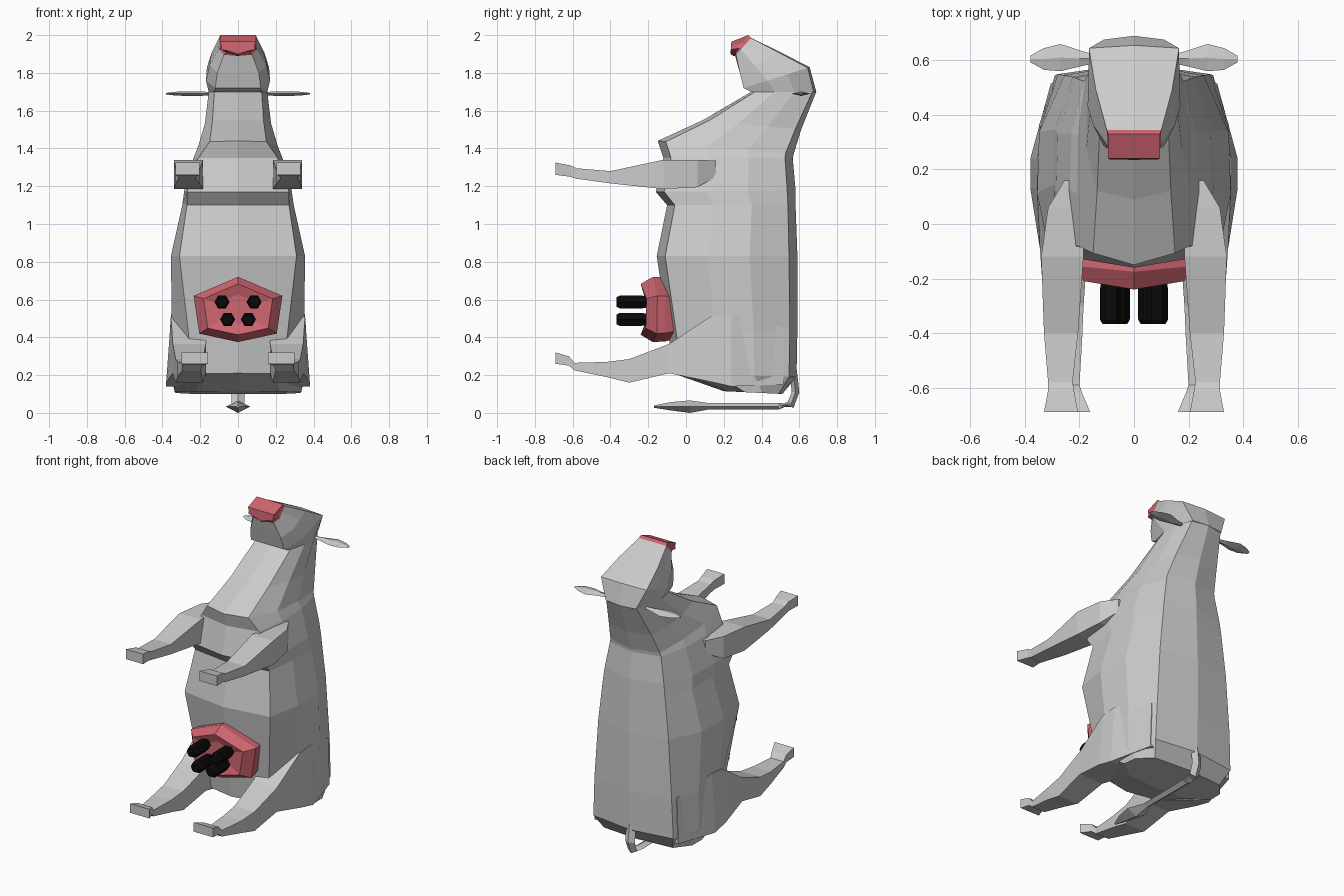
import bpy, bmesh, math
from mathutils import Vector

def mat(name, col):
    m = bpy.data.materials.new(name)
    m.diffuse_color = col
    return m

PINK = mat("pink", (0.62, 0.13, 0.16, 1))
BLACK = mat("black", (0.003, 0.003, 0.003, 1))

def loft(name, rings, material=None):
    """Skin closed rings of equal length and cap both ends."""
    bm = bmesh.new()
    vs = [[bm.verts.new(p) for p in r] for r in rings]
    n = len(rings[0])
    for a, b in zip(vs, vs[1:]):
        for i in range(n):
            j = (i + 1) % n
            bm.faces.new((a[i], a[j], b[j], b[i]))
    bm.faces.new(vs[0])
    bm.faces.new(vs[-1])
    bmesh.ops.recalc_face_normals(bm, faces=bm.faces)
    me = bpy.data.meshes.new(name)
    bm.to_mesh(me)
    bm.free()
    ob = bpy.data.objects.new(name, me)
    bpy.context.collection.objects.link(ob)
    if material:
        me.materials.append(material)
    return ob

def section(yf, zf, yb, zb, wf, ws, wb, tf=0.06, tb=0.06):
    """Symmetric ten-sided ring between a front point and a back point."""
    f, b = Vector((0, yf, zf)), Vector((0, yb, zb))
    half = [(wf, tf), (ws, 0.36), (ws * 0.98, 0.66), (wb, 1 - tb)]
    def pt(x, t):
        p = f.lerp(b, t)
        return (x, p.y, p.z)
    return ([pt(0, 0)] + [pt(x, t) for x, t in half] + [pt(0, 1)]
            + [pt(-x, t) for x, t in reversed(half)])

# Torso and neck, from rump to throat
loft("body", [section(*s) for s in [
    (.20, .115, .51, .10, .22, .335, .25),
    (-.07, .21, .585, .19, .20, .355, .29),
    (-.09, .40, .59, .45, .26, .35, .28),
    (-.155, .83, .59, .83, .31, .355, .255),
    (-.10, 1.10, .58, 1.10, .27, .295, .225),
    (-.16, 1.17, .58, 1.18, .27, .285, .215),
    (-.12, 1.35, .565, 1.35, .21, .235, .185),
    (-.15, 1.44, .57, 1.37, .15, .21, .18),
    (.09, 1.55, .61, 1.50, .135, .175, .155),
    (.345, 1.70, .69, 1.70, .125, .155, .11)]])

# Head, from the back of the skull to the muzzle
loft("head", [section(*s) for s in [
    (.345, 1.70, .69, 1.70, .125, .155, .11, .0, .04),
    (.305, 1.72, .655, 1.83, .12, .17, .165, .0, .03),
    (.285, 1.80, .50, 1.91, .11, .15, .14, .0, .03),
    (.26, 1.89, .345, 1.985, .075, .10, .10, .06, .0)]])
loft("nose", [section(*s) for s in [
    (.26, 1.89, .345, 1.985, .075, .10, .10, .06, .0),
    (.25, 1.89, .33, 2.0, .06, .095, .095, .15, .0),
    (.235, 1.90, .24, 1.965, .05, .09, .095, .25, .0)]], PINK)

def box_ring(y, z0, z1, x0, x1, s, lean=0.0):
    """Box section of a limb; lean narrows its upper outer edge."""
    return [(s * x0, y, z0), (s * x1, y, z0), (s * (x1 - lean), y, z1), (s * x0, y, z1)]

HIND = [(.515, .15, .45, .20, .305, .01),
        (.24, .14, .52, .18, .38, .025), (.13, .165, .51, .17, .38, .025),
        (-.09, .21, .365, .17, .345), (-.30, .16, .285, .185, .33),
        (-.42, .19, .27, .19, .32), (-.59, .225, .265, .20, .295),
        (-.62, .25, .30, .19, .295), (-.69, .26, .32, .16, .30)]
FORE = [(.16, 1.25, 1.335, .20, .255), (.06, 1.195, 1.34, .19, .315),
        (-.12, 1.185, 1.34, .185, .34), (-.40, 1.215, 1.28, .205, .33),
        (-.58, 1.24, 1.295, .225, .315), (-.61, 1.25, 1.31, .22, .315),
        (-.69, 1.26, 1.325, .205, .33)]

for s, side in ((1, "right"), (-1, "left")):
    # Legs
    loft("hind_leg_" + side, [box_ring(*r[:5], s, *r[5:]) for r in HIND])
    loft("front_leg_" + side, [box_ring(*r, s) for r in FORE])
    # Leaf-shaped ear
    loft("ear_" + side, [
        [(s * x, y - w, z), (s * x, y, z - t), (s * x, y + w, z), (s * x, y, z + t)]
        for x, y, w, z, t in [(.14, .605, .015, 1.69, .008), (.20, .607, .03, 1.69, .012),
                              (.27, .61, .05, 1.69, .012), (.33, .605, .04, 1.69, .01),
                              (.38, .605, .012, 1.69, .004)]])
    # Teats
    for row, (tx, tz) in (("upper", (.085, .587)), ("lower", (.055, .495))):
        loft("teat_%s_%s" % (row, side), [
            [(s * tx + r * math.cos(k * math.pi / 3), y, tz + r * math.sin(k * math.pi / 3))
             for k in range(6)]
            for y, r in ((-.18, .03), (-.24, .04), (-.35, .04), (-.367, .03))], BLACK)

# Udder with a slightly hollow front, curving back at the sides
OUT = [(0, .72), (.235, .62), (.205, .42), (0, .375), (-.205, .42), (-.235, .62)]
loft("udder", [[(x * k, y + abs(x) * bow, .55 + (z - .55) * k) for x, z in OUT]
               for y, k, bow in ((-.05, .9, 0), (-.11, .98, 0), (-.175, 1, .1),
                                 (-.24, .78, .13), (-.21, .45, 0))], PINK)

# Tail hanging from the rump and folding forward, with a tuft
def tail_ring(y, z, w, t, ang):
    dy, dz = math.cos(ang) * t, math.sin(ang) * t
    return [(w, y, z), (0, y + dy, z + dz), (-w, y, z), (0, y - dy, z - dz)]

up = math.pi / 2
loft("tail", [tail_ring(*r) for r in [
    (.565, .24, .035, .02, 0), (.58, .11, .035, .02, 0), (.555, .045, .033, .022, -.8),
    (.49, .035, .03, .018, up), (.12, .035, .025, .017, up), (.02, .033, .065, .033, up),
    (-.08, .035, .045, .022, up), (-.17, .033, .01, .006, up)]])
